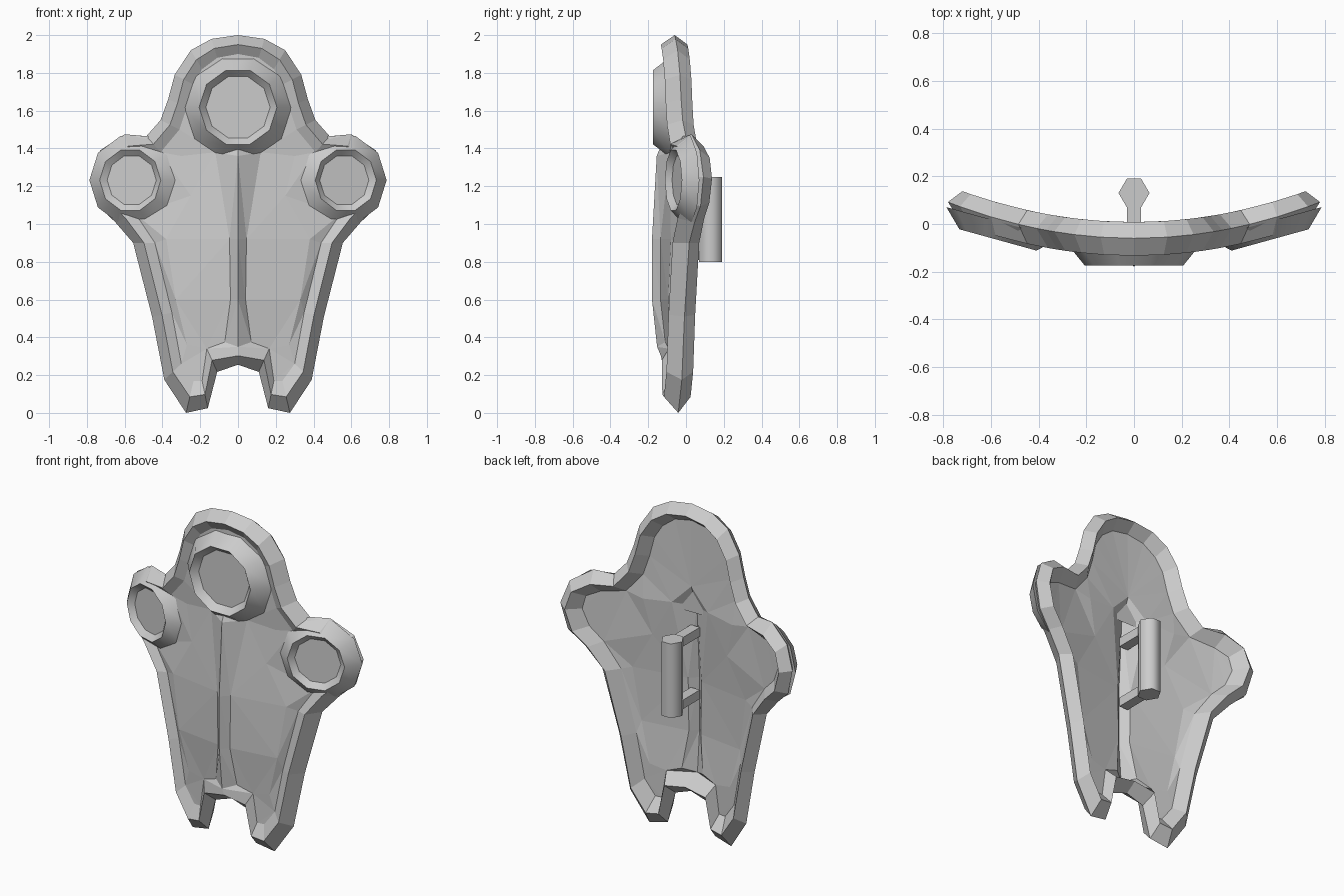
import bpy
import bmesh
import math
from mathutils import Matrix, Vector
from mathutils.geometry import delaunay_2d_cdt

if "Cube" in bpy.data.objects:
    bpy.data.objects.remove(bpy.data.objects["Cube"], do_unlink=True)

metal = bpy.data.materials.new("plain_grey")
metal.use_nodes = True
GREY = (0.6, 0.6, 0.6, 1)
metal.diffuse_color = GREY
metal.node_tree.nodes["Principled BSDF"].inputs["Base Color"].default_value = GREY


def finish(name, bm, smooth_angle=None):
    """Turn a bmesh into a named, coloured object."""
    bmesh.ops.recalc_face_normals(bm, faces=bm.faces)
    mesh = bpy.data.meshes.new(name)
    bm.to_mesh(mesh)
    bm.free()
    mesh.materials.append(metal)
    obj = bpy.data.objects.new(name, mesh)
    bpy.context.collection.objects.link(obj)
    if smooth_angle:
        bpy.ops.object.select_all(action="DESELECT")
        obj.select_set(True)
        bpy.context.view_layer.objects.active = obj
        bpy.ops.object.shade_smooth_by_angle(angle=smooth_angle)
    return obj


def bow(x):
    """Depth of the curved shell at a given width."""
    return -0.06 + 0.25 * x * x


# Half outline from top to bottom: outer x, z and inner rim x, z
OUTLINE = [
    (0, 2, 0, 1.9), (.14, 1.98, .11, 1.88), (.25, 1.92, .19, 1.82),
    (.335, 1.79, .24, 1.74), (.37, 1.66, .27, 1.62), (.41, 1.55, .31, 1.5),
    (.485, 1.465, .41, 1.38), (.6, 1.475, .56, 1.35), (.73, 1.39, .64, 1.31),
    (.78, 1.25, .66, 1.23), (.74, 1.095, .62, 1.13), (.65, 1.01, .54, 1.05),
    (.555, .9, .44, .9), (.455, .51, .35, .53), (.39, .175, .3, .26),
    (.275, 0, .235, .17), (.16, .025, .19, .17), (.11, .217, .165, .34),
    (0, .255, 0, .35),
]
# Central keel from bottom to top, then creases of the panel: x, z, depth
KEEL = [(0, .6, -.18), (0, .92, -.18), (0, 1.36, -.155), (0, 1.5, -.1)]
CREASES = [(.07, .375, -.11), (.04, .6, -.135), (.045, .92, -.135),
           (.12, 1.38, -.085), (.27, .36, -.085), (.33, .6, -.095),
           (.38, .92, -.08), (.3, 1.36, -.065), (.25, 1.15, -.085)]


def shell():
    bm = bmesh.new()
    # Rim: five depth lines running round the outline
    lines = [[], [], [], [], []]
    for x, z, ix, iz in OUTLINE:
        mx, mz = (x + ix) / 2, (z + iz) / 2
        tip = -0.055 if ix == 0 and z < 1 else 0
        for line, (px, pz, dy) in zip(lines, [
                (ix, iz, -0.038 + tip), (mx, mz, -0.073), (x, z, 0),
                (mx, mz, 0.068), (ix, iz, 0.005 + tip)]):
            line.append(bm.verts.new((px, bow(px) + dy, pz)))
    for a, b in zip(lines, lines[1:]):
        for i in range(len(OUTLINE) - 1):
            bm.faces.new((a[i], a[i + 1], b[i + 1], b[i]))

    # Front and back panels, filled across the rim, keel and creases
    for edge, thickness in ((lines[0], 0), (lines[-1], 0.05)):
        verts = list(edge)
        for x, z, y in KEEL + CREASES:
            verts.append(bm.verts.new((x, y + thickness, z)))
        border = len(edge) + len(KEEL)
        edges = [(i, (i + 1) % border) for i in range(border)]
        # Keep the keel foot and the outer fold as straight creases
        for start, stop in ((0, 3), (4, 6)):
            edges += [(border + i, border + i + 1) for i in range(start, stop)]
        flat = [Vector((v.co.x, v.co.z)) for v in verts]
        result = delaunay_2d_cdt(flat, edges, [], 1, 1e-5)
        for tri in result[2]:
            bm.faces.new([verts[result[3][i][0]] for i in tri])

    bmesh.ops.mirror(bm, geom=bm.verts[:] + bm.edges[:] + bm.faces[:],
                     matrix=Matrix.Identity(4), merge_dist=0.0005, axis="X")
    bmesh.ops.remove_doubles(bm, verts=bm.verts, dist=0.0005)
    return finish("shell", bm)


def boss(name, centre, profile, turn=0):
    """Ten-sided raised ring with a sunken floor, facing forward."""
    bm = bmesh.new()
    sides = 10
    loops = []
    for radius, y in profile:
        loops.append([bm.verts.new((radius * math.cos(math.tau * i / sides), y,
                                    radius * math.sin(math.tau * i / sides)))
                      for i in range(sides)])
    for a, b in zip(loops, loops[1:]):
        for i in range(sides):
            j = (i + 1) % sides
            bm.faces.new((a[i], a[j], b[j], b[i]))
    bm.faces.new(loops[-1])
    bm.faces.new(loops[0][::-1])
    bm.transform(Matrix.Translation(centre) @ Matrix.Rotation(turn, 4, "Z"))
    return finish(name, bm, math.radians(35))


def prism(name, section, bottom, top, smooth_angle=None):
    """Upright bar with the given plan section."""
    bm = bmesh.new()
    base = bm.faces.new([bm.verts.new((x, y, bottom)) for x, y in section])
    grown = bmesh.ops.extrude_face_region(bm, geom=[base])["geom"]
    moved = [v for v in grown if isinstance(v, bmesh.types.BMVert)]
    bmesh.ops.translate(bm, verts=moved, vec=(0, 0, top - bottom))
    return finish(name, bm, smooth_angle)


shell()

# Raised rings: one large on the dome, one on each shoulder
boss("centre_ring", (0, 0, 1.618),
     [(.295, -.065), (.206, -.175), (.17, -.135)])
for side, label in ((1, "left"), (-1, "right")):
    boss(label + "_ring", (side * .548, bow(.548), 1.232),
         [(.245, -.01), (.168, -.085), (.135, -.055)], side * .27)

# Grip on the back, held by two brackets
prism("grip", [(.03, .19), (.065, .13), (.03, .07),
               (-.03, .07), (-.065, .13), (-.03, .19)], .8, 1.25, math.radians(65))
for label, z in (("lower", .81), ("upper", 1.19)):
    prism(label + "_bracket", [(.03, .09), (.03, -.09), (-.03, -.09), (-.03, .09)],
          z, z + .055)
